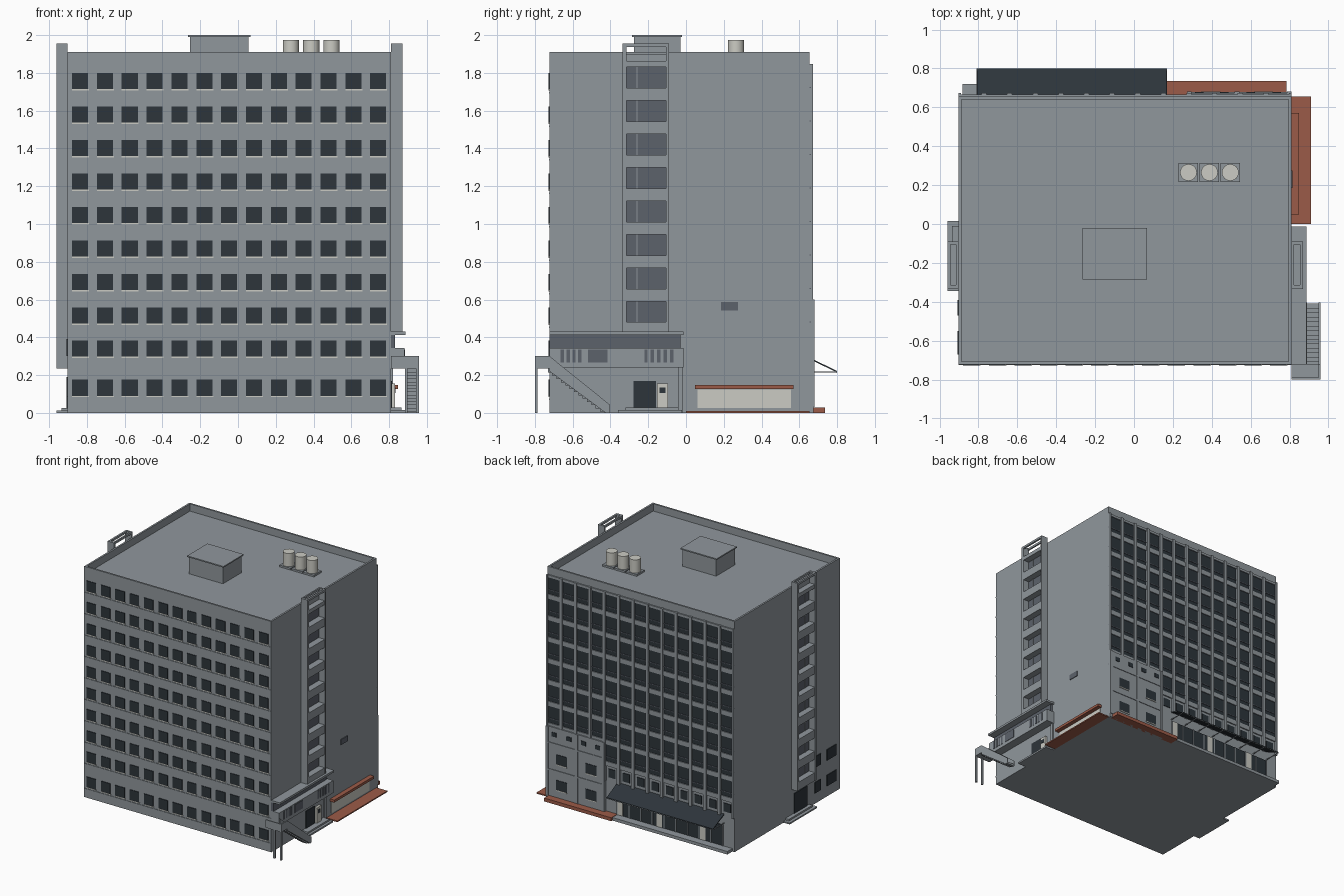
import bpy, bmesh, math
from mathutils import Vector

if "Cube" in bpy.data.objects:
    bpy.data.objects.remove(bpy.data.objects["Cube"])


def mat(name, r, g, b):
    m = bpy.data.materials.new(name)
    m.diffuse_color = (r, g, b, 1)
    m.use_nodes = True
    m.node_tree.nodes["Principled BSDF"].inputs["Base Color"].default_value = m.diffuse_color
    return m


WALL = mat("wall grey", 0.28, 0.31, 0.335)
GLASS = mat("dark glass", 0.026, 0.035, 0.043)
SHADE = mat("shaded grey", 0.107, 0.122, 0.147)
BRICK = mat("brick red", 0.33, 0.105, 0.065)
PALE = mat("pale panel", 0.60, 0.60, 0.55)


def finish(name, bm, m):
    bmesh.ops.recalc_face_normals(bm, faces=bm.faces)
    me = bpy.data.meshes.new(name)
    bm.to_mesh(me)
    bm.free()
    me.materials.append(m)
    ob = bpy.data.objects.new(name, me)
    bpy.context.collection.objects.link(ob)
    return ob


def boxes(name, m, items):
    """One object from boxes given as (x0, x1, y0, y1, z0, z1)."""
    bm = bmesh.new()
    for x0, x1, y0, y1, z0, z1 in items:
        for v in bmesh.ops.create_cube(bm, size=1)["verts"]:
            v.co = Vector((x0 + (v.co.x + .5) * (x1 - x0),
                           y0 + (v.co.y + .5) * (y1 - y0),
                           z0 + (v.co.z + .5) * (z1 - z0)))
    return finish(name, bm, m)


def extrude_x(name, m, profile, x0, x1):
    """Extrude a closed (y, z) profile along x."""
    bm = bmesh.new()
    f = bm.faces.new([bm.verts.new((x0, y, z)) for y, z in profile])
    r = bmesh.ops.extrude_face_region(bm, geom=[f])
    for v in r["geom"]:
        if isinstance(v, bmesh.types.BMVert):
            v.co.x = x1
    return finish(name, bm, m)


XL, XR, YF, YB, ROOF, TOP = -0.903, 0.81, -0.722, 0.655, 1.85, 1.91
UPPER = [0.515 + 0.1773 * i for i in range(8)]
FLOORS = [0.133, 0.34] + UPPER

# main block and parapet
boxes("main_block", WALL, [(XL, XR, YF, YB, 0, ROOF)])
T = 0.015
boxes("parapet", WALL, [
    (XL, XR, YF, YF + T, ROOF, TOP), (XL, XR, YB - T, YB, ROOF, TOP),
    (XL, XL + T, YF + T, YB - T, ROOF, TOP), (XR - T, XR, YF + T, YB - T, ROOF, TOP)])

# roof house and water tanks
boxes("roof_house", WALL, [(-0.255, 0.055, -0.275, -0.03, ROOF, 1.99),
                           (-0.266, 0.066, -0.285, -0.02, 1.99, 2.0)])
TANKS = (0.28, 0.388, 0.495)
boxes("tank_bases", WALL, [(x - .05, x + .05, 0.215, 0.315, ROOF, 1.865) for x in TANKS])
for i, x in enumerate(TANKS):
    bpy.ops.mesh.primitive_cylinder_add(vertices=24, radius=0.043, depth=0.11,
                                        location=(x, 0.265, 1.919))
    ob = bpy.context.object
    ob.name = "water_tank_%d" % (i + 1)
    ob.data.materials.append(PALE)
    bpy.ops.object.shade_smooth_by_angle()

# front windows with pale sills
COLS = [-0.836 + 0.1315 * i for i in range(13)]
W = 0.0425
grid = [(x, z) for x in COLS for z in FLOORS]
boxes("front_windows", GLASS, [(x - W, x + W, YF - .005, YF, z - W, z + W) for x, z in grid])
boxes("front_sills", PALE, [(x - W, x + W + .005, YF - .007, YF, z - W - .006, z - W)
                            for x, z in grid])
boxes("front_ledges", WALL, [(XL, XR, YF - .004, YF, z - .066, z - .058) for z in FLOORS])

# back: glazing, pilasters and floor bands
BAY = (XR - XL) / 13
BLOCK_X = XR - 4 * BAY - 0.01
boxes("back_glazing", GLASS, [(XL + .01, XR - .01, YB, YB + .003, 0.43, 1.84)])
boxes("back_floor_bands", WALL,
      [(XL, XR, YB, YB + .010, z - .108, z - .07) for z in UPPER]
      + [(XL, XR, YB, YB + .010, 1.825, 1.845)])
boxes("back_railings", SHADE, [(XL, XR, YB, YB + .007, z - .036, z - .030) for z in UPPER])
boxes("back_pilasters", WALL,
      [(max(XL, XL + i * BAY - .013), min(XR, XL + i * BAY + .013), YB, YB + .018, 0.28, 1.848)
       for i in range(14)])
boxes("back_small_windows", GLASS,
      [(XL + (i + .5) * BAY - .032, XL + (i + .5) * BAY + .032, YB, YB + .005, 0.315, 0.385)
       for i in range(9)])

# back: solid lower block with its windows
Y2 = YB + .02
boxes("back_lower_block", WALL, [(BLOCK_X, XR, YB, Y2, 0, 0.6)])
boxes("back_lower_ribs", WALL,
      [(x - .012, x + .012, Y2, Y2 + .006, 0.03, 0.6) for x in (BLOCK_X + .012, 0.53, XR - .012)]
      + [(BLOCK_X, XR, Y2, Y2 + .005, z, z + .012) for z in (0.24, 0.46)])
boxes("back_lower_windows", GLASS,
      [(x - .05, x + .05, Y2, Y2 + .004, z - .04, z + .04) for x in (.395, .666) for z in (.133, .345)]
      + [(x - .022, x + .022, Y2, Y2 + .004, .525, .56) for x in (.335, .465, .60, .735)])
boxes("back_lower_sills", PALE,
      [(x - .05, x + .05, Y2, Y2 + .006, z - .047, z - .04) for x in (.395, .666) for z in (.133, .345)])

# back: shopfront, step and sloping canopy
boxes("shopfront", GLASS, [(-0.80, 0.165, YB, YB + .008, 0.03, 0.2)])
boxes("shopfront_panels", PALE, [(x - .025, x + .025, YB, YB + .012, 0.03, 0.2)
                                 for x in (-0.62, -0.22, 0.14)])
boxes("shopfront_mullions", WALL, [(-0.8 + .107 * i - .004, -0.8 + .107 * i + .004, YB, YB + .013, .03, .2)
                                   for i in range(10)])
boxes("back_step", WALL, [(XL + .02, 0.17, YB, 0.72, 0, 0.025)])
extrude_x("back_canopy", GLASS, [(YB, .292), (.80, .222), (.80, .214), (YB, .284)], -0.808, 0.168)
CAN = [-0.808 + .976 * i / 7 for i in range(8)]
boxes("canopy_ties", WALL, [(x - .003, x + .003, YB, .80, .213, .219) for x in CAN])
boxes("canopy_rim", WALL, [(-0.808, 0.168, .796, .80, .212, .218)])
boxes("back_terrace", BRICK, [(0.17, 0.785, YB, 0.735, 0, 0.028)])

# open side towers, mirrored left and right
def tower(side, s, wall, out, z0, rows):
    def box(a, b, *r):
        lo, hi = sorted((s * a, s * b))
        return (lo, hi) + r
    ya, yb = -0.335, -0.09
    cuts = [z0] + [e for z in rows for e in (z - .055, z + .055)] + [1.862]
    items = [box(wall, out, ya, ya + .02, z0, 1.955), box(wall, out, yb - .016, yb, z0, 1.955),
             box(out - .015, out, ya, yb, 1.938, 1.955), box(wall, wall + .012, ya, yb, 1.938, 1.955),
             box(wall, wall + .008, ya, yb, 1.85, 1.90)]
    items += [box(wall, out - .002, ya + .02, yb - .016, a, b)
              for a, b in zip(cuts[::2], cuts[1::2])]
    boxes(side + "_tower_frame", WALL, items)
    boxes(side + "_tower_backs", SHADE, [box(wall, wall + .004, ya + .02, yb - .016, z - .055, z + .055)
                                         for z in rows])
    boxes(side + "_tower_mullions", WALL, [box(wall, wall + .008, -.263, -.257, z - .055, z + .055)
                                           for z in rows])


ROWS = [0.535 + 0.1772 * i for i in range(8)]
tower("right", 1, XR, 0.87, 0.43, ROWS)
tower("left", -1, -XL, 0.96, 0.235, [0.358] + ROWS)

# left side: entrance steps, door and windows
boxes("left_steps", WALL, [(-0.96, XL, -0.345, 0.015, 0, .012), (-0.935, XL, -0.32, -0.01, .012, .026)])
boxes("left_door", GLASS, [(XL - .006, XL, -0.29, -0.12, .026, .19)])
boxes("left_windows", GLASS, [(XL - .006, XL, a, b, z - .045, z + .045)
                              for a, b in ((-.47, -.39), (-.67, -.55)) for z in (.133, .345, .52)[:2]])

# right side: lower annex with canopy, dark band and slotted panel
boxes("annex_canopy", WALL, [(XR, 0.888, YF, -0.012, 0.413, 0.43)])
boxes("annex_band", SHADE, [(XR, 0.83, YF, -0.03, 0.343, 0.413)])
boxes("annex_panel", WALL, [(XR, 0.882, YF, -0.012, 0.24, 0.343)])
SLOTS = [-.655 + .031 * i for i in range(4)] + [-.212 + .034 * i for i in range(5)]
boxes("annex_slots", SHADE, [(.882, .885, y - .009, y + .009, .268, .335) for y in SLOTS]
      + [(.882, .885, -.52, -.415, .268, .335)])
boxes("annex_end_wall", WALL, [(XR, 0.82, -.04, -.015, 0, 0.24)])

# right entrance
boxes("right_steps", WALL, [(XR, 0.885, -0.36, -0.02, 0, .014), (XR, 0.865, -0.32, -0.04, .014, .028)])
boxes("right_door", GLASS, [(XR, XR + .006, -.277, -.16, .028, .17)])
boxes("entrance_kiosk", PALE, [(XR, XR + .02, -.153, -.095, .028, .155)])
boxes("kiosk_screen", GLASS, [(XR + .02, XR + .023, -.14, -.108, .105, .135)])

# outside stair and its landing on posts
boxes("stair_landing", WALL, [(XR, .958, -.80, YF, .235, .25), (XR, .958, -.80, -.79, .25, .30),
                              (.948, .958, -.79, YF, .25, .30)])
boxes("landing_posts", WALL, [(x - .007, x + .007, -.80, -.786, 0, .235) for x in (.89, .95)])
N = 14
DY, DZ = 0.32 / N, 0.24 / N
boxes("stair_treads", WALL, [(.89, .95, -.41 - DY * (i + 1), -.41 - DY * i, max(0, DZ * (i - .6)), DZ * (i + 1))
                             for i in range(N)])
SIDE = [(YF, .30), (-.405, .045), (-.405, 0), (-.425, 0), (YF, .22)]
extrude_x("stair_side_outer", WALL, SIDE, .95, .958)
extrude_x("stair_side_inner", WALL, SIDE, .884, .890)

# right wall: small plaque, shop awning, pale shopfront and paved strip
boxes("wall_plaque", SHADE, [(XR, XR + .006, .185, .275, .543, .588)])
boxes("side_shopfront", PALE, [(XR, XR + .005, .06, .555, .025, .125)])
extrude_x("side_awning", BRICK, [(.048, .127), (.57, .127), (.57, .148), (.048, .148)], XR, 0.848)
boxes("side_paving", BRICK, [(XR, 0.91, 0, 0.655, 0, .01)])
